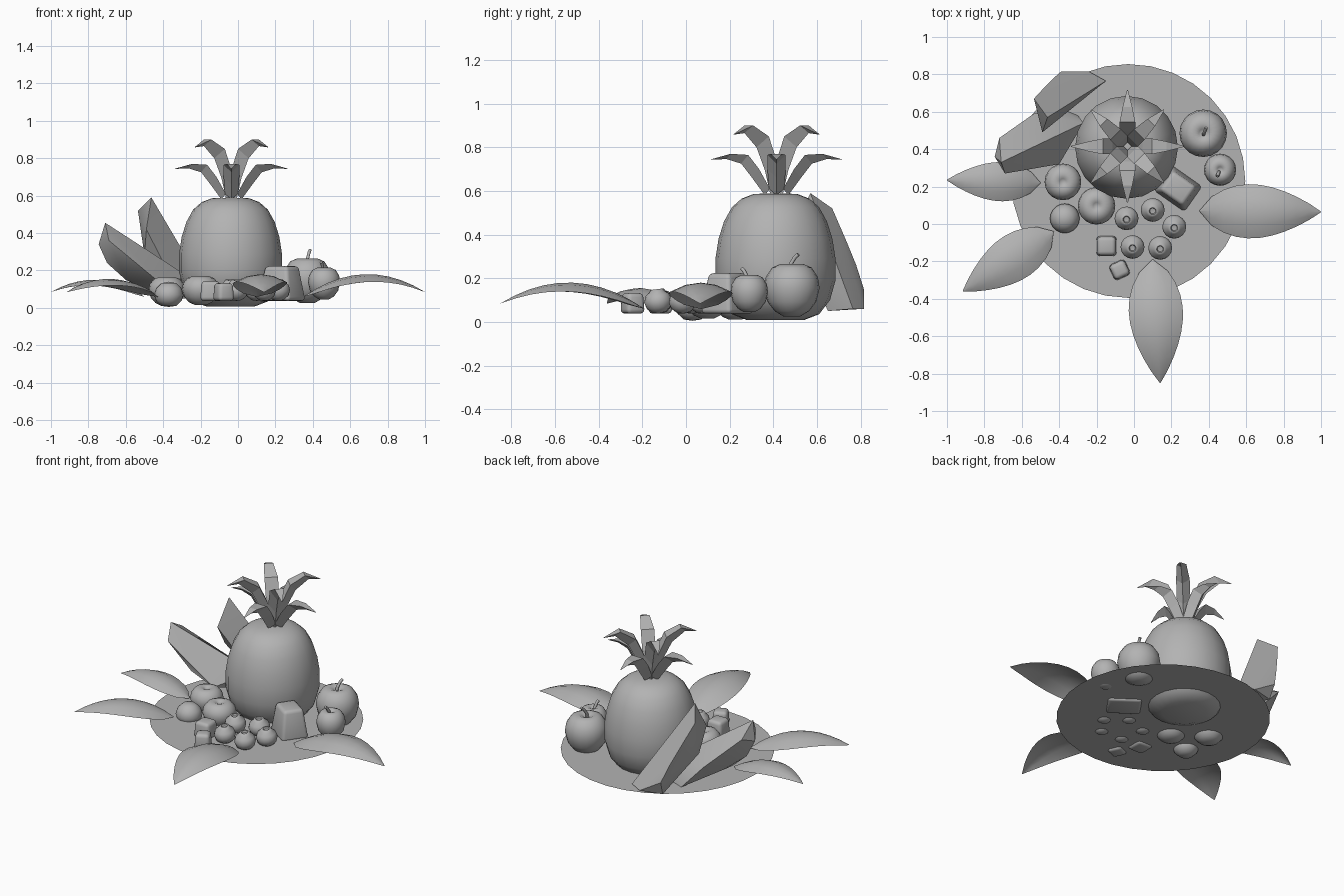
import bpy, bmesh, math
from mathutils import Vector, Matrix

if "Cube" in bpy.data.objects:
    bpy.data.objects.remove(bpy.data.objects["Cube"])

# One dark grey for everything
grey = bpy.data.materials.new("dark_grey")
grey.diffuse_color = (0.45, 0.45, 0.45, 1)
grey.use_nodes = True
grey.node_tree.nodes["Principled BSDF"].inputs["Base Color"].default_value = grey.diffuse_color


def finish(name, bm, smooth=None):
    bmesh.ops.remove_doubles(bm, verts=bm.verts, dist=0.0005)
    me = bpy.data.meshes.new(name)
    bm.to_mesh(me)
    bm.free()
    me.materials.append(grey)
    ob = bpy.data.objects.new(name, me)
    bpy.context.collection.objects.link(ob)
    if smooth:
        bpy.ops.object.select_all(action='DESELECT')
        ob.select_set(True)
        bpy.context.view_layer.objects.active = ob
        bpy.ops.object.shade_smooth_by_angle(angle=math.radians(smooth))
    return ob


def lathe(name, profile, loc, segs=20, tilt=(0, 0), smooth=60):
    bm = bmesh.new()
    rings = [[bm.verts.new((r * math.cos(2 * math.pi * i / segs),
                            r * math.sin(2 * math.pi * i / segs), z))
              for i in range(segs)] for r, z in profile]
    for a, b in zip(rings, rings[1:]):
        for i in range(segs):
            j = (i + 1) % segs
            bm.faces.new((a[i], a[j], b[j], b[i]))
    rot = Matrix.Rotation(tilt[0], 4, 'X') @ Matrix.Rotation(tilt[1], 4, 'Y')
    bm.transform(Matrix.Translation(loc) @ rot)
    return finish(name, bm, smooth)


def hull(name, pts):
    bm = bmesh.new()
    for p in pts:
        bm.verts.new(p)
    bmesh.ops.convex_hull(bm, input=bm.verts)
    bmesh.ops.delete(bm, geom=[v for v in bm.verts if not v.link_faces], context='VERTS')
    bmesh.ops.recalc_face_normals(bm, faces=bm.faces)
    return finish(name, bm, 35)


# Flat round plate
bm = bmesh.new()
bmesh.ops.create_circle(bm, cap_ends=True, segments=32, radius=0.625,
                        matrix=Matrix.Translation((-0.03, 0.23, 0.05)))
finish("plate", bm)

# Pineapple body
PX, PY = -0.04, 0.41
lathe("pineapple_body",
      [(0, 0.008), (0.13, 0.008), (0.2, 0.035), (0.25, 0.1), (0.275, 0.19), (0.275, 0.29),
       (0.261, 0.38), (0.236, 0.46), (0.2, 0.525), (0.155, 0.565), (0.1, 0.586), (0, 0.59)],
      (PX, PY, 0), 20)


# Pineapple crown: two tiers of keeled leaves
def crown_leaf(name, path, ang):
    bm = bmesh.new()
    rings = [[bm.verts.new(p) for p in ((r, -w, z), (r, w, z), (r + t * 0.8, 0, z - t))]
             for r, z, w, t in path]
    for a, b in zip(rings, rings[1:]):
        for i in range(3):
            j = (i + 1) % 3
            bm.faces.new((a[i], a[j], b[j], b[i]))
    bm.transform(Matrix.Translation((PX + 0.005, PY + 0.005, 0)) @ Matrix.Rotation(ang, 4, 'Z'))
    bmesh.ops.recalc_face_normals(bm, faces=bm.faces)
    finish(name, bm)


low = [(0.03, 0.61, 0.035, 0.03), (0.08, 0.7, 0.042, 0.04), (0.13, 0.765, 0.042, 0.04),
       (0.21, 0.77, 0.026, 0.024), (0.3, 0.745, 0.003, 0.002)]
high = [(0.015, 0.61, 0.032, 0.03), (0.04, 0.74, 0.04, 0.045), (0.09, 0.85, 0.04, 0.05),
        (0.18, 0.9, 0.028, 0.035), (0.275, 0.86, 0.003, 0.002)]
for k in range(4):
    crown_leaf("crown_lower_leaf", low, k * math.pi / 2)
    crown_leaf("crown_upper_leaf", high, (k + 0.5) * math.pi / 2)


# Round fruits with a dimpled top
def fruit(name, x, y, r, z0, z1):
    h = z1 - z0
    prof = [(0, 0.02), (0.3, 0), (0.62, 0.1), (0.88, 0.28), (1, 0.54), (0.94, 0.75),
            (0.72, 0.93), (0.42, 1), (0.18, 0.95), (0, 0.86)]
    lathe(name, [(a * r, b * h) for a, b in prof], (x, y, z0))


def stem(x, y, z0, h, lean):
    cu = bpy.data.curves.new("stem", 'CURVE')
    cu.dimensions = '3D'
    cu.bevel_depth = 0.009
    cu.bevel_resolution = 1
    cu.use_fill_caps = True
    cu.materials.append(grey)
    sp = cu.splines.new('POLY')
    sp.points.add(3)
    for p, t in zip(sp.points, (0, 0.5, 0.85, 1)):
        p.co = (x + lean * t ** 3 * 0.4, y + lean * t ** 3, z0 + h * t, 1)
    bpy.context.collection.objects.link(bpy.data.objects.new("stem", cu))


fruit("large_apple", 0.37, 0.485, 0.127, 0.025, 0.265)
stem(0.37, 0.475, 0.22, 0.09, 0.04)
fruit("small_apple", 0.46, 0.29, 0.086, 0.045, 0.215)
stem(0.455, 0.28, 0.18, 0.065, -0.025)
fruit("plum_back", -0.38, 0.225, 0.098, 0.01, 0.165)
fruit("plum_middle", -0.2, 0.097, 0.1, 0.015, 0.17)
lathe("plum_front", [(0, 0), (0.04, 0.006), (0.068, 0.032), (0.079, 0.065),
                     (0.068, 0.1), (0.04, 0.127), (0, 0.135)], (-0.37, 0.03, 0.005))

# Berries with a raised ring
for x, y in ((-0.04, 0.03), (0.1, 0.075), (0.215, -0.015), (-0.008, -0.123), (0.14, -0.128)):
    lathe("berry", [(0, -0.058), (0.03, -0.052), (0.055, -0.03), (0.064, 0), (0.055, 0.028),
                    (0.035, 0.044), (0.028, 0.055), (0.019, 0.055), (0.015, 0.043), (0, 0.041)],
          (x, y, 0.095), 16, (0.12, 0))

# Bevelled, tapered fruit cubes
for x, y, sx, sy, h, ang, taper in ((0.235, 0.19, 0.205, 0.17, 0.185, -35, 0.72),
                                    (-0.147, -0.118, 0.11, 0.11, 0.105, 0, 0.88),
                                    (-0.077, -0.245, 0.095, 0.093, 0.095, 25, 0.88)):
    bm = bmesh.new()
    bmesh.ops.create_cube(bm, size=1)
    for v in bm.verts:
        k = taper if v.co.z > 0 else 1
        v.co = Vector((v.co.x * sx * k, v.co.y * sy * k, v.co.z * h))
    bmesh.ops.bevel(bm, geom=bm.edges[:], offset=0.02, segments=3, profile=0.5, affect='EDGES')
    bm.transform(Matrix.Translation((x, y, 0.038 + h / 2)) @ Matrix.Rotation(math.radians(ang), 4, 'Z'))
    finish("fruit_cube", bm, 60)

# Melon wedges leaning beside the pineapple
hull("melon_wedge_back", [
    (-0.463, 0.57, 0.59), (-0.535, 0.67, 0.52), (-0.49, 0.49, 0.42), (-0.15, 0.765, 0.06),
    (-0.24, 0.815, 0.06), (-0.39, 0.815, 0.15), (-0.3, 0.65, 0.05), (-0.475, 0.735, 0.37),
    (-0.5, 0.58, 0.28), (-0.38, 0.78, 0.06), (-0.43, 0.78, 0.26), (-0.5, 0.66, 0.29)])
hull("melon_wedge_front", [
    (-0.71, 0.33, 0.455), (-0.72, 0.46, 0.38), (-0.745, 0.36, 0.34), (-0.69, 0.27, 0.36),
    (-0.535, 0.59, 0.2), (-0.27, 0.54, 0.17), (-0.7, 0.38, 0.24), (-0.48, 0.4, 0.1),
    (-0.61, 0.5, 0.17), (-0.4, 0.62, 0.05), (-0.4, 0.32, 0.12), (-0.3, 0.58, 0.05),
    (-0.6, 0.38, 0.15)])


# Arched leaves around the rim
def leaf(name, base, tip, width, peak):
    bm = bmesh.new()
    b, t = Vector(base), Vector(tip)
    side = Vector((-(t - b).y, (t - b).x)).normalized()
    n, rows = 10, []
    k = (peak - 0.06 - 0.3025 * 0.025) / 0.2475
    for i in range(n + 1):
        s = i / n
        w = width / 2 * math.sin(math.pi * s ** 0.8) ** 0.85 if 0 < i < n else 0.002
        z = 0.06 + k * s + (0.025 - k) * s * s
        row = []
        for j in range(-2, 3):
            p = b.lerp(t, s) + side * (w * j / 2)
            row.append(bm.verts.new((p.x, p.y, z - 0.3 * w * (j / 2) ** 2)))
        rows.append(row)
    for r0, r1 in zip(rows, rows[1:]):
        for j in range(4):
            bm.faces.new((r0[j], r1[j], r1[j + 1], r0[j + 1]))
    finish(name, bm, 60)


leaf("right_leaf", (0.35, 0.07), (1.0, 0.065), 0.29, 0.18)
leaf("front_leaf", (0.1, -0.19), (0.14, -0.85), 0.29, 0.18)
leaf("left_front_leaf", (-0.43, -0.04), (-0.915, -0.36), 0.25, 0.155)
leaf("left_back_leaf", (-0.5, 0.22), (-1.0, 0.235), 0.21, 0.15)
